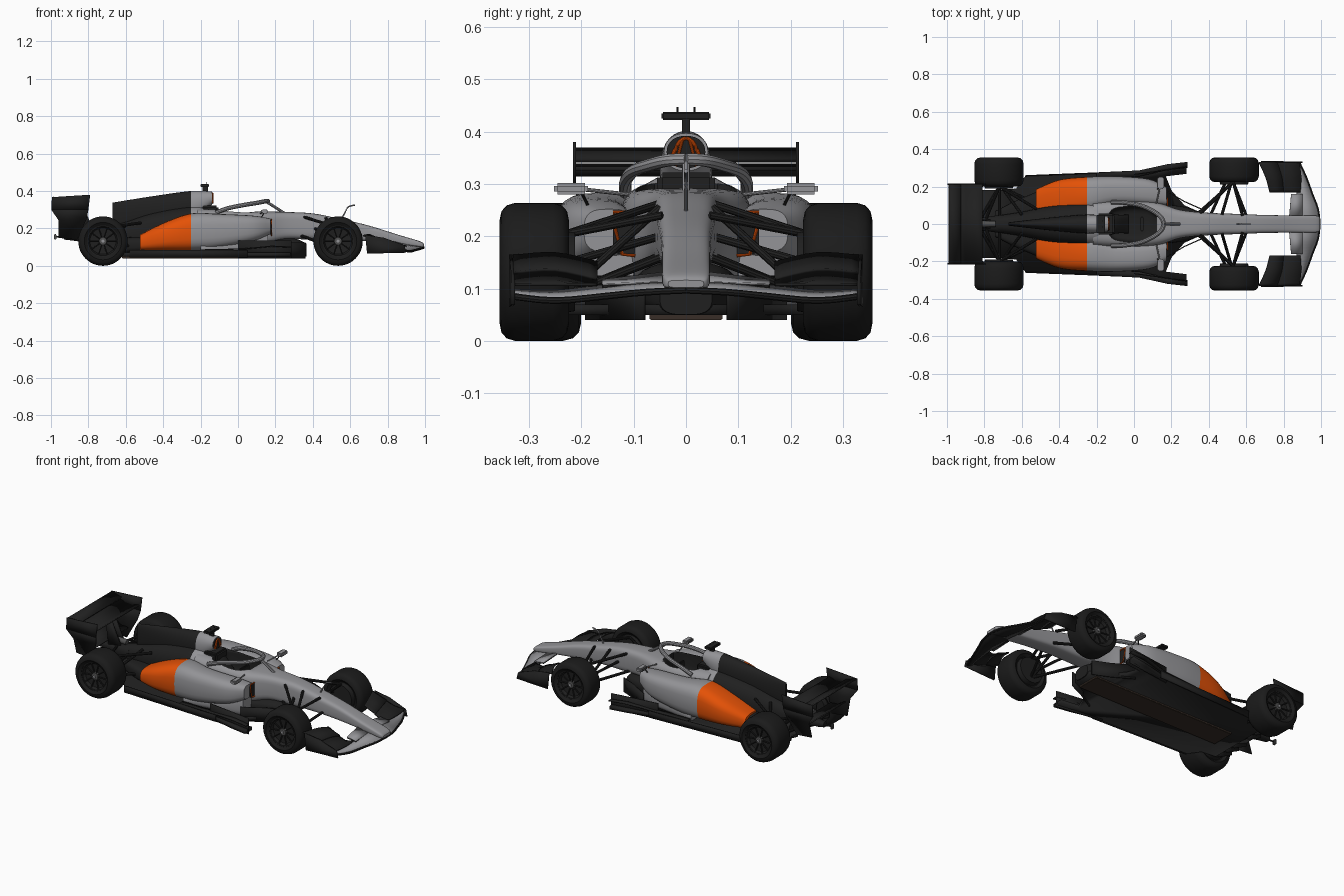
import bpy, bmesh, math
from mathutils import Vector

cube = bpy.data.objects.get("Cube")
if cube:
    bpy.data.objects.remove(cube)


def material(name, r, g, b):
    m = bpy.data.materials.new(name)
    m.use_nodes = True
    m.diffuse_color = (r, g, b, 1)
    m.node_tree.nodes["Principled BSDF"].inputs["Base Color"].default_value = (r, g, b, 1)
    return m


SILVER = material("silver paint", .295, .295, .31)
ORANGE = material("orange paint", .78, .083, .002)
CARBON = material("black carbon", .014, .014, .014)
RUBBER = material("tyre rubber", .011, .011, .011)
METAL = material("dark metal", .08, .08, .08)
PLANK = material("brown plank", .04, .027, .02)


def finish(name, bm, mats, mirror=False, thick=0, angle=35):
    me = bpy.data.meshes.new(name)
    bmesh.ops.recalc_face_normals(bm, faces=bm.faces)
    bm.to_mesh(me)
    bm.free()
    ob = bpy.data.objects.new(name, me)
    bpy.context.collection.objects.link(ob)
    for m in mats if isinstance(mats, list) else [mats]:
        me.materials.append(m)
    if thick:
        s = ob.modifiers.new("thickness", 'SOLIDIFY')
        s.thickness, s.offset = thick, 0
    if mirror:
        ob.modifiers.new("mirror", 'MIRROR').use_axis = (False, True, False)
    bpy.ops.object.select_all(action='DESELECT')
    ob.select_set(True)
    bpy.context.view_layer.objects.active = ob
    bpy.ops.object.shade_smooth_by_angle(angle=math.radians(angle))
    return ob


def skin(name, rings, mats, mirror=False, caps=True, loop=False, rule=None):
    """Join closed rings of points into a surface."""
    bm = bmesh.new()
    rs = [[bm.verts.new(p) for p in r] for r in rings]
    n = len(rs[0])
    for a, b in zip(rs, rs[1:] + rs[:1] if loop else rs[1:]):
        for i in range(n):
            bm.faces.new((a[i], a[(i + 1) % n], b[(i + 1) % n], b[i]))
    if caps and not loop:
        bm.faces.new(rs[0])
        bm.faces.new(rs[-1])
    if rule:
        for f in bm.faces:
            f.material_index = rule(f.calc_center_median())
    return finish(name, bm, mats, mirror)


def smooth_path(pts, steps):
    """Catmull-Rom interpolation of tuples of any length."""
    out = []
    for i in range(len(pts) - 1):
        p = [pts[max(i - 1, 0)], pts[i], pts[i + 1], pts[min(i + 2, len(pts) - 1)]]
        for k in range(steps):
            t = k / steps
            out.append(tuple(b + t / 2 * (c - a + t * (2*a - 5*b + 4*c - d + t * (3*(b - c) + d - a)))
                             for a, b, c, d in zip(*p)))
    return out + [pts[-1]]


def loft(name, sections, mats, n=2.6, mirror=False, rule=None, seg=28, steps=5):
    """Rounded body from sections (x, inner y, outer y, bottom z, top z)."""
    rings = []
    for x, y0, y1, z0, z1 in smooth_path(sections, steps):
        ring = []
        for i in range(seg):
            c, s = math.cos(math.tau * i / seg), math.sin(math.tau * i / seg)
            u, v = (math.copysign(abs(k) ** (2 / n), k) for k in (c, s))
            ring.append((x, (y0 + y1 + (y1 - y0) * u) / 2, (z0 + z1 + (z1 - z0) * v) / 2))
        rings.append(ring)
    return skin(name, rings, mats, mirror, rule=rule)


def grid(name, lines, mat, thick=.005, mirror=False):
    """Thin panel stretched across polylines."""
    bm = bmesh.new()
    rows = [[bm.verts.new(p) for p in line] for line in lines]
    for a, b in zip(rows, rows[1:]):
        for i in range(len(a) - 1):
            bm.faces.new((a[i], a[i + 1], b[i + 1], b[i]))
    return finish(name, bm, mat, mirror, thick)


def plate(name, pts, mat, thick=.006, mirror=False):
    bm = bmesh.new()
    bm.faces.new([bm.verts.new(p) for p in pts])
    return finish(name, bm, mat, mirror, thick)


def tube(name, pts, r, mat, mirror=True, steps=1, seg=10):
    path = [Vector(p) for p in smooth_path(pts, steps)]
    rings = []
    for i, p in enumerate(path):
        d = (path[min(i + 1, len(path) - 1)] - path[max(i - 1, 0)]).normalized()
        side = d.cross(Vector((0, 0, 1)) if abs(d.z) < .9 else Vector((1, 0, 0))).normalized()
        up = side.cross(d)
        rings.append([p + r * (math.cos(math.tau * k / seg) * side + math.sin(math.tau * k / seg) * up)
                      for k in range(seg)])
    return skin(name, rings, mat, mirror)


def box(name, x, y, z, mat, mirror=False, bevel=.004):
    bm = bmesh.new()
    bmesh.ops.create_cube(bm, size=1)
    for v in bm.verts:
        v.co = [a + (b - a) * (c + .5) for (a, b), c in zip((x, y, z), v.co)]
    bmesh.ops.bevel(bm, geom=bm.edges[:], offset=bevel, segments=2, affect='EDGES')
    return finish(name, bm, mat, mirror)


# Nose and monocoque, with the cockpit cut out
hull = [(.995, .034, .102, .116), (.97, .045, .1, .132), (.85, .046, .115, .168), (.7, .048, .13, .215),
        (.55, .054, .14, .25), (.4, .06, .14, .28), (.25, .075, .14, .288), (.12, .115, .1, .292),
        (-.05, .128, .06, .3), (-.22, .12, .06, .305)]
body = loft("monocoque", [(x, -w, w, a, b) for x, w, a, b in hull], [SILVER, CARBON], 4.2, seg=36)
cut = loft("cockpit_cutter", [(-.13, -.06, .06, .16, .4), (-.1, -.085, .085, .16, .4), (0, -.097, .097, .16, .4),
                              (.07, -.088, .088, .16, .4), (.12, -.05, .05, .18, .4)], CARBON, 5)
cut.hide_render = True
cut.hide_viewport = True
cut.display_type = 'WIRE'
b = body.modifiers.new("cockpit", 'BOOLEAN')
b.object, b.operation, b.solver, b.material_mode = cut, 'DIFFERENCE', 'EXACT', 'TRANSFER'
loft("seat", [(-.125, -.06, .06, .17, .3), (-.09, -.05, .05, .17, .27), (-.03, -.05, .05, .16, .19)], CARBON)
box("steering_wheel", (.035, .05), (-.04, .04), (.225, .27), CARBON)
box("headrest", (-.2, -.105), (-.055, .055), (.27, .322), CARBON, bevel=.01)

# Engine cover and air intake
behind = lambda c: int(c.x < -.25)
cover = [(-.13, .1, .1, .3), (-.25, .115, .1, .32), (-.45, .095, .08, .285), (-.6, .065, .08, .235), (-.76, .04, .1, .19)]
loft("engine_cover", [(x, -w, w, a, b) for x, w, a, b in cover], [SILVER, CARBON], 2.4, rule=behind)
spine = [(-.14, .042, .325, .397), (-.25, .05, .24, .4), (-.45, .034, .22, .373), (-.67, .009, .2, .338)]
loft("airbox", [(x, -w, w, a, b) for x, w, a, b in spine], [SILVER, CARBON], 2.2, rule=behind)
loft("airbox_mouth", [(-.14, -.037, .037, .33, .392), (-.136, -.037, .037, .33, .392)], CARBON, 2.2)
tube("airbox_rim", [(-.135, 0, .388), (-.135, .013, .38), (-.135, .024, .358), (-.135, .031, .338)], .0036, ORANGE, steps=3)
tube("airbox_strut", [(-.134, .02, .334), (-.134, .007, .384)], .0028, ORANGE)
loft("gearbox", [(-.7, -.05, .05, .1, .2), (-.85, -.03, .03, .13, .18), (-.93, -.018, .018, .14, .17)], CARBON)
tube("exhaust", [(-.74, 0, .205), (-.86, 0, .21)], .016, METAL, False, seg=16)
box("rain_light", (-.985, -.97), (-.012, .012), (.14, .17), METAL)
tube("rain_light_arm", [(-.92, 0, .155), (-.975, 0, .155)], .005, CARBON, False)

# Sidepods with narrow inlets
loft("sidepod", [(.175, .1, .195, .17, .252), (.08, .1, .24, .13, .268), (-.1, .1, .255, .095, .277),
                 (-.25, .06, .252, .08, .28), (-.4, .045, .236, .08, .228), (-.525, .04, .185, .08, .165)],
     [SILVER, ORANGE], 3, True, behind)
loft("inlet_mouth", [(.174, .09, .14, .165, .245), (.178, .09, .14, .165, .245)], CARBON, 4, True)
tube("inlet_rim", [(.179, .1, .246), (.179, .138, .246), (.179, .138, .225), (.179, .122, .165), (.179, .097, .163)],
     .0034, ORANGE)
loft("undercut", [(.16, .1, .18, .06, .2), (.05, .09, .21, .06, .17), (-.2, .06, .24, .06, .12)], SILVER, 3, True)
loft("rear_bodywork", [(-.5, .02, .18, .07, .155), (-.62, .02, .13, .07, .15), (-.74, .02, .07, .08, .13)], CARBON, 3, True)

# Halo
tube("halo_hoop", [(.16, 0, .347), (.145, .035, .345), (.1, .07, .336), (.03, .1, .325),
                   (-.06, .115, .306), (-.12, .116, .283)], .012, SILVER, steps=5)
tube("halo_pillar", [(.15, 0, .343), (.18, 0, .325), (.25, 0, .28)], .008, SILVER, False, 4)

# Camera pod, pitot tube and mirrors
box("camera_pod", (-.2, -.155), (-.047, .047), (.422, .438), CARBON, bevel=.003)
box("camera_stem", (-.19, -.16), (-.008, .008), (.39, .425), CARBON, bevel=.002)
tube("camera_aerial", [(-.17, .016, .43), (-.17, .016, .447)], .002, CARBON)
tube("pitot_tube", [(.55, 0, .245), (.575, 0, .29), (.59, 0, .315), (.625, 0, .325)], .004, SILVER, False, 4)
box("mirror", (.125, .16), (.187, .252), (.28, .302), SILVER, True, .006)
box("mirror_glass", (.122, .127), (.195, .246), (.284, .298), METAL, True, .001)
tube("mirror_arm", [(.14, .2, .29), (.12, .11, .28)], .004, SILVER)
tube("mirror_strut", [(.14, .2, .284), (.12, .183, .25)], .003, CARBON)

# Floor, plank, diffuser and fences
half = [(.36, .06), (.27, .1), (.2, .18), (.17, .255), (.28, .268), (.28, .332), (.18, .315), (.05, .283),
        (-.58, .258), (-.63, .19), (-.72, .18)]
plate("floor", [(x, y, .06) for x, y in half] + [(x, -y, .06) for x, y in reversed(half)], CARBON, .02)
box("plank", (-.62, .32), (-.07, .07), (.04, .052), PLANK, bevel=.002)
loft("keel", [(.365, -.05, .05, .05, .12), (.28, -.09, .09, .05, .15), (.1, -.11, .11, .05, .13)], CARBON, 3)
grid("diffuser", [[(-.62, y, .06), (-.72, y, .075), (-.83, y, .125)] for y in (-.18, 0, .18)], CARBON, .008)
for y in (.06, .12, .18):
    plate("diffuser_fin", [(-.64, y, .05), (-.75, y, .06), (-.83, y, .1), (-.83, y, .128), (-.72, y, .078)],
          CARBON, .005, True)
grid("floor_fence", [[(x, y, z) for x, y in ((.36, .08), (.27, .12), (.15, .19))] for z in (.04, .125)],
     CARBON, .006, True)
grid("floor_edge_fence", [[(.285, .305, z), (.15, .285, z), (0, .265, z)] for z in (.04, .135)], CARBON, .006, True)
grid("floor_edge_wing", [[(.285, y, .1), (.18, y - .012, .105), (.03, y - .045, .09), (-.2, y - .058, .085)]
                         for y in (.3, .332)], CARBON, .006, True)
grid("floor_edge", [[(.05, .284, z), (-.25, .271, z), (-.58, .258, z)] for z in (.045, .085)], CARBON, .006, True)

# Front wing, painted on top and bare beneath
lead = [(.99, 0, .1), (.98, .08, .096), (.95, .16, .088), (.917, .25, .08), (.88, .33, .088)]
trail = [(.87, 0, .114), (.86, .08, .114), (.87, .16, .105), (.87, .25, .095), (.855, .33, .097)]
for name, dz, paint in (("front_wing_top", 0, SILVER), ("front_wing_underside", -.006, CARBON)):
    grid(name, [[(x, y, z + dz) for x, y, z in smooth_path(edge, 5)] for edge in (lead, trail)], paint, .005, True)
tube("front_wing_lip", [(x + .002, y, z - .003) for x, y, z in smooth_path(lead, 3)], .0065, CARBON, seg=8)
flap_in = [(.86, .17), (.86, .25), (.845, .33)]
for name, offs in (("front_flap_lower", ((.04, .108), (-.03, .118), (-.09, .135))),
                   ("front_flap_upper", ((-.08, .138), (-.13, .152), (-.18, .17)))):
    grid(name, [smooth_path([(x + dx * (.75 + .12 * i), y, z - (.02, .003, .008)[i] * (z > .11))
                             for i, (x, y) in enumerate(flap_in)], 4) for dx, z in offs], CARBON, .006, True)
for name, dz, paint in (("front_flap_root", 0, SILVER), ("front_flap_root_underside", -.005, CARBON)):
    grid(name, [[(.9, .045, .112 + dz), (.9, .16, .108 + dz)], [(.83, .045, .13 + dz), (.84, .16, .116 + dz)]],
         paint, .004, True)
plate("front_endplate", [(.9, .33, .07), (.69, .335, .065), (.68, .335, .165), (.78, .333, .15), (.89, .33, .11)],
      CARBON, .006, True)

# Rear wing
for name, w, pts in (("rear_wing_main", .212, ((-.81, .33), (-.85, .318), (-.9, .32), (-.94, .335))),
                     ("rear_wing_flap", .212, ((-.925, .345), (-.96, .355), (-.99, .366))),
                     ("beam_wing", .165, ((-.85, .2), (-.9, .205), (-.95, .235)))):
    grid(name, [[(x, y, z) for x, z in pts] for y in (-w, w)], CARBON, .008)
upper = [(-.79, .38), (-.87, .375), (-.995, .367), (-.998, .3), (-.8, .3)]
lower = [(-.8, .3), (-.998, .3), (-.96, .245), (-.96, .15), (-.86, .14), (-.81, .25)]
plate("rear_endplate_upper", [(x, .213, z) for x, z in upper], CARBON, .006, True)
plate("rear_endplate_lower", [(x, .166 + .047 * max(0, (z - .14) / .16), z) for x, z in lower], CARBON, .006, True)
plate("rear_pylon", [(-.76, .02, .17), (-.83, .02, .32), (-.87, .02, .32), (-.85, .02, .17)], CARBON, .008, True)


# Wheels
def wheel(name, x, y, w, r=.132):
    prof = [(.084, -w + .012), (.1, -w), (.116, -w * .95), (.127, -w * .8), (r, -w * .55)]
    prof += [(a, -h) for a, h in reversed(prof)]
    seg = 48
    ring = lambda rr, yy: [(x + rr * math.cos(math.tau * i / seg), y + yy, r + rr * math.sin(math.tau * i / seg))
                           for i in range(seg)]
    skin(name + "_tyre", [ring(*p) for p in prof], RUBBER, True, loop=True)
    skin(name + "_rim", [ring(.088, -w + .015), ring(.088, w - .013), ring(.078, w - .015), ring(.07, w - .03),
                         ring(.02, w - .035)], CARBON, True)
    skin(name + "_hub", [ring(.022, w - .036), ring(.02, w - .018), ring(.011, w - .016)], METAL, True)
    skin(name + "_nut", [ring(.008, w - .02), ring(.008, w - .01)], SILVER, True)
    for k in range(10):
        c, s = math.cos(math.tau * k / 10), math.sin(math.tau * k / 10)
        tube(name + "_spoke", [(x + q * c, y + w - d, r + q * s) for q, d in ((.015, .026), (.08, .02))],
             .004, CARBON, seg=6)
    skin(name + "_brake_drum", [ring(.075, -w - .012), ring(.08, -w + .02)], CARBON, True)


wheel("front_wheel", .535, .29, .066)
wheel("rear_wheel", -.722, .278, .077)

# Suspension arms from hub to chassis
for a, c in (((.53, .225, .205), (.35, .05, .262)), ((.53, .225, .205), (.58, .045, .24)),
             ((.53, .225, .09), (.34, .055, .16)), ((.53, .225, .09), (.6, .045, .16)),
             ((.52, .22, .1), (.47, .05, .255)), ((.49, .225, .15), (.41, .05, .2))):
    tube("front_suspension_arm", [a, c], .008, CARBON)
for a, c in (((-.72, .2, .2), (-.52, .08, .23)), ((-.72, .2, .2), (-.79, .03, .18)),
             ((-.72, .2, .09), (-.5, .1, .12)), ((-.72, .2, .09), (-.82, .03, .14)),
             ((-.71, .2, .1), (-.6, .05, .22)), ((-.72, .22, .13), (-.72, .03, .14))):
    tube("rear_suspension_arm", [a, c], .008, CARBON)
